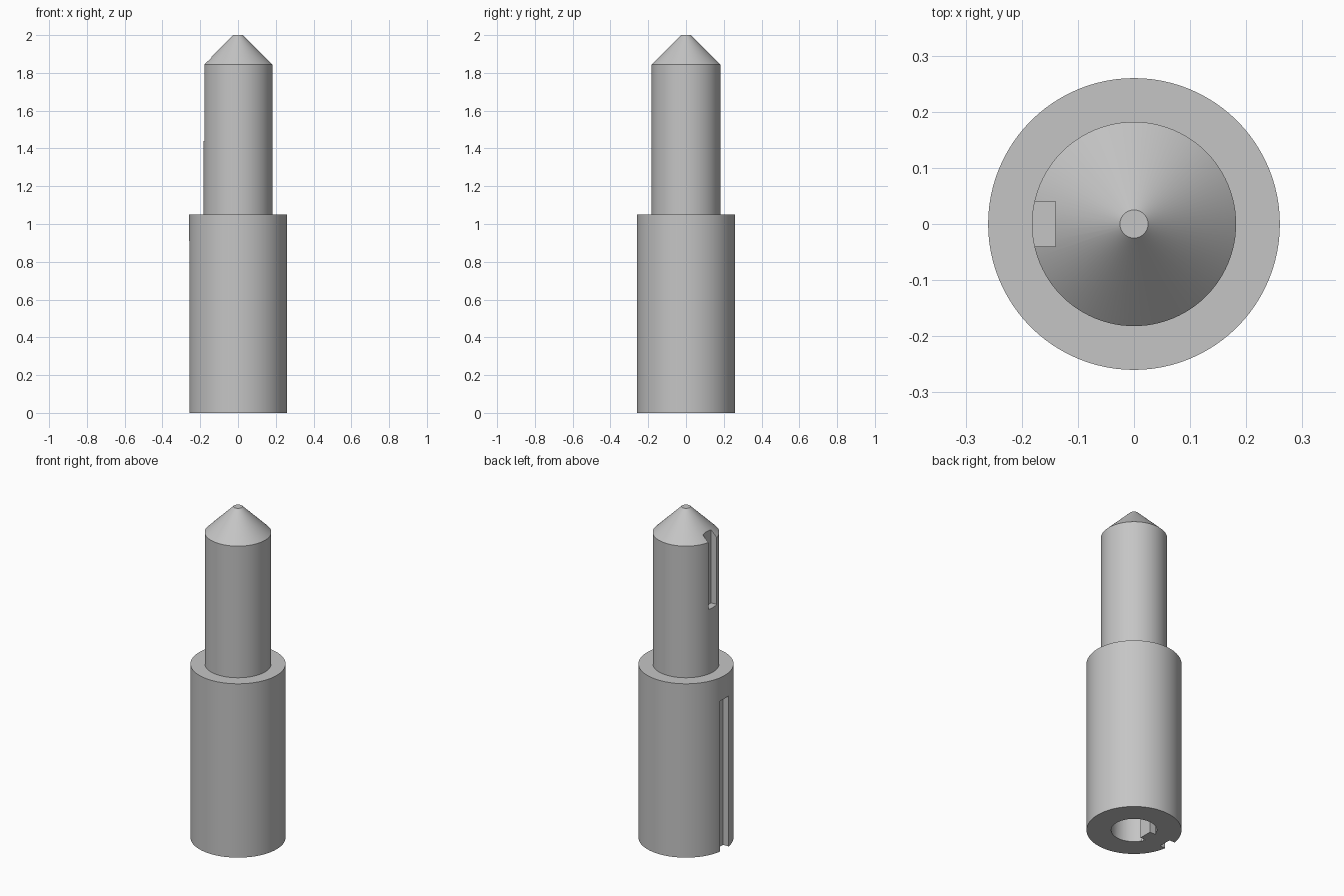
import bpy, bmesh, math
from mathutils import Vector

cube = bpy.data.objects.get("Cube")
if cube:
    bpy.data.objects.remove(cube, do_unlink=True)

steel = bpy.data.materials.new("grey_steel")
steel.use_nodes = True
GREY = (0.56, 0.56, 0.56, 1)
steel.diffuse_color = GREY
steel.node_tree.nodes["Principled BSDF"].inputs["Base Color"].default_value = GREY


def add_object(name, bm):
    bmesh.ops.recalc_face_normals(bm, faces=bm.faces)
    mesh = bpy.data.meshes.new(name)
    bm.to_mesh(mesh)
    bm.free()
    mesh.materials.append(steel)
    obj = bpy.data.objects.new(name, mesh)
    bpy.context.collection.objects.link(obj)
    return obj


def lathe(name, profile, steps=96):
    """Revolve (radius, height) points about the z axis."""
    bm = bmesh.new()
    verts = [bm.verts.new((r, 0, z)) for r, z in profile]
    edges = [bm.edges.new(pair) for pair in zip(verts, verts[1:])]
    bmesh.ops.spin(bm, geom=verts + edges, cent=(0, 0, 0), axis=(0, 0, 1),
                   angle=math.tau, steps=steps, use_duplicate=False)
    bmesh.ops.remove_doubles(bm, verts=bm.verts, dist=1e-5)
    return add_object(name, bm)


def box(name, low, high):
    bm = bmesh.new()
    bmesh.ops.create_cube(bm, size=1)
    low, high = Vector(low), Vector(high)
    for v in bm.verts:
        v.co = (low + high) / 2 + v.co * (high - low)
    return add_object(name, bm)


def select_only(obj):
    bpy.ops.object.select_all(action="DESELECT")
    obj.select_set(True)
    bpy.context.view_layer.objects.active = obj


def cut(target, cutter):
    cutter.hide_render = True
    mod = target.modifiers.new("cut", "BOOLEAN")
    mod.operation, mod.solver, mod.object = "DIFFERENCE", "EXACT", cutter
    select_only(target)
    bpy.ops.object.modifier_apply(modifier=mod.name)
    bpy.data.objects.remove(cutter, do_unlink=True)


SLOT = 0.04  # half width of the keyways

# Stepped shaft: wide sleeve, slim pin, truncated cone tip
shaft = lathe("stepped_shaft", [(0, 0), (0.26, 0), (0.26, 1.05), (0.182, 1.05),
                                (0.182, 1.845), (0.025, 2), (0, 2)])

# Blind bore with a key rib left standing inside it
bore = lathe("bore_cutter", [(0, -0.1), (0.125, -0.1), (0.125, 0.9), (0, 0.9)])
cut(bore, box("rib_space", (-0.2, -SLOT, -0.2), (-0.08, SLOT, 1)))
cut(shaft, bore)

# Keyways on the right side of the sleeve and the pin
cut(shaft, box("sleeve_slot", (-0.4, -SLOT, -0.1), (-0.22, SLOT, 0.91)))
cut(shaft, box("pin_slot", (-0.4, -SLOT, 1.44), (-0.14, SLOT, 2.1)))

select_only(shaft)
bpy.ops.object.shade_smooth_by_angle(angle=math.radians(30))
